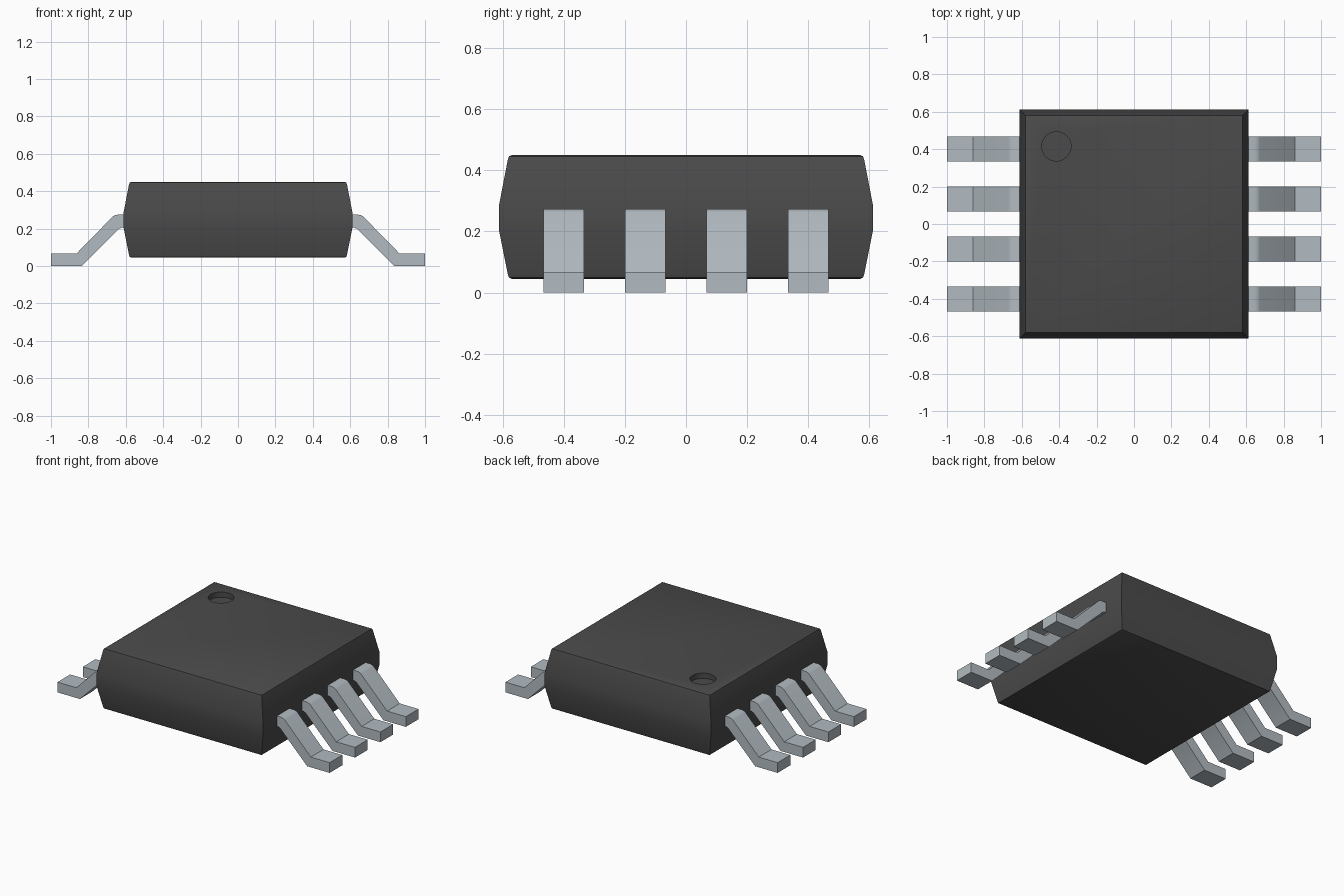
import bpy, bmesh, math

cube = bpy.data.objects.get("Cube")
if cube:
    bpy.data.objects.remove(cube, do_unlink=True)


def material(name, rgb, metallic=0.0):
    m = bpy.data.materials.new(name)
    m.use_nodes = True
    m.diffuse_color = (*rgb, 1)
    m.node_tree.nodes["Principled BSDF"].inputs["Base Color"].default_value = (*rgb, 1)
    return m


def make_object(name, bm, mat):
    bmesh.ops.recalc_face_normals(bm, faces=bm.faces)
    mesh = bpy.data.meshes.new(name)
    bm.to_mesh(mesh)
    bm.free()
    mesh.materials.append(mat)
    ob = bpy.data.objects.new(name, mesh)
    bpy.context.collection.objects.link(ob)
    return ob


def activate(ob):
    bpy.ops.object.select_all(action='DESELECT')
    ob.select_set(True)
    bpy.context.view_layer.objects.active = ob


plastic = material("dark grey plastic", (0.07, 0.07, 0.07))
metal = material("light grey metal", (0.445, 0.497, 0.533))

# Package body: square rings (half width, height), tapering above and below the lead line
rings = [(0.57, 0.045), (0.579, 0.049), (0.583, 0.06), (0.612, 0.205),
         (0.612, 0.285), (0.583, 0.435), (0.579, 0.446), (0.57, 0.45)]
bm = bmesh.new()
loops = [[bm.verts.new((sx * h, sy * h, z))
          for sx, sy in ((-1, -1), (1, -1), (1, 1), (-1, 1))] for h, z in rings]
for low, high in zip(loops, loops[1:]):
    for i in range(4):
        j = (i + 1) % 4
        bm.faces.new((low[i], low[j], high[j], high[i]))
bm.faces.new(loops[0][::-1])
bm.faces.new(loops[-1])
body = make_object("package_body", bm, plastic)

# Round orientation dimple sunk in the top, by the back left corner of the plan
bm = bmesh.new()
bmesh.ops.create_cone(bm, cap_ends=True, segments=48, radius1=0.078, radius2=0.078, depth=0.1)
bmesh.ops.translate(bm, verts=bm.verts, vec=(-0.415, 0.415, 0.465))
cutter = make_object("dimple_cutter", bm, plastic)
cutter.hide_render = True
cut = body.modifiers.new("dimple", 'BOOLEAN')
cut.operation = 'DIFFERENCE'
cut.solver = 'EXACT'
cut.object = cutter
activate(body)
bpy.ops.object.modifier_apply(modifier=cut.name)
bpy.data.objects.remove(cutter, do_unlink=True)
bpy.ops.object.shade_smooth_by_angle(angle=math.radians(40))

# Gull-wing lead: side profile (x, z) extruded across y
profile = [(0.55, 0.205), (0.622, 0.205), (0.636, 0.199), (0.835, 0.0), (1.0, 0.0),
           (1.0, 0.068), (0.862, 0.068), (0.672, 0.262), (0.662, 0.27), (0.645, 0.274),
           (0.55, 0.274)]


def make_lead(name, side, y, width=0.133):
    bm = bmesh.new()
    face = bm.faces.new([bm.verts.new((side * x, y - width / 2, z)) for x, z in profile])
    ext = bmesh.ops.extrude_face_region(bm, geom=[face])
    moved = [g for g in ext["geom"] if isinstance(g, bmesh.types.BMVert)]
    bmesh.ops.translate(bm, verts=moved, vec=(0, width, 0))
    activate(make_object(name, bm, metal))
    bpy.ops.object.shade_smooth_by_angle(angle=math.radians(30))


for side, label in ((1, "left"), (-1, "right")):
    for i in range(4):
        make_lead(f"{label}_lead_{i + 1}", side, -0.4 + i * 0.8 / 3)
